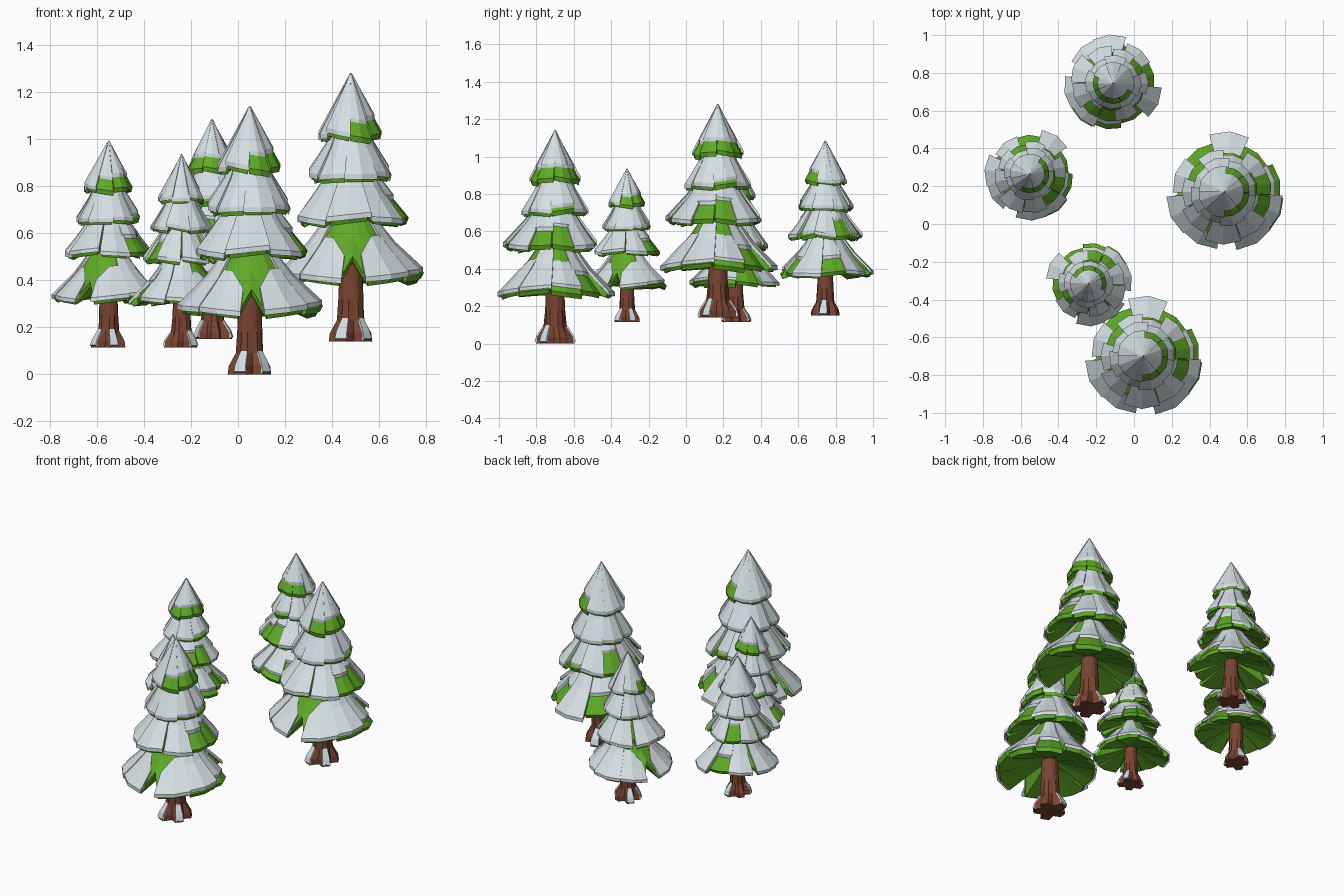
import bpy, bmesh, math, random
from mathutils import Matrix, Vector

if "Cube" in bpy.data.objects:
    bpy.data.objects.remove(bpy.data.objects["Cube"])

random.seed(4)


def material(name, rgb):
    m = bpy.data.materials.new(name)
    m.diffuse_color = (*rgb, 1)
    m.use_nodes = True
    m.node_tree.nodes["Principled BSDF"].inputs["Base Color"].default_value = m.diffuse_color
    return m


SNOW = material("snow", (0.66, 0.74, 0.77))
GREEN = material("needle green", (0.115, 0.40, 0.02))
BARK = material("bark brown", (0.19, 0.058, 0.03))


def polar(deg, r, z):
    a = math.radians(deg)
    return Vector((r * math.cos(a), r * math.sin(a), z))


def finish(bm, name, mat):
    bmesh.ops.recalc_face_normals(bm, faces=bm.faces)
    me = bpy.data.meshes.new(name)
    bm.to_mesh(me)
    bm.free()
    me.materials.append(mat)
    return name, me


def bridge(bm, rings, closed=True):
    """Quads between successive rings of points."""
    vs = [[bm.verts.new(p) for p in ring] for ring in rings]
    n = len(vs[0])
    for a, b in zip(vs, vs[1:]):
        for i in range(n if closed else n - 1):
            j = (i + 1) % n
            bm.faces.new((a[i], a[j], b[j], b[i]))
    return vs


def slab(bm, outer, drop):
    """Closed thick sheet: a grid of points plus a copy moved by drop."""
    n = len(outer[0])
    back = [[p + drop for p in row] for row in reversed(outer)]
    vs = bridge(bm, outer + back + [outer[0]], closed=False)
    m = len(vs) - 2
    for i in range(len(outer) - 1):
        for k in (0, n - 1):
            bm.faces.new((vs[i][k], vs[i + 1][k], vs[m - i - 1][k], vs[m - i][k]))
    bmesh.ops.remove_doubles(bm, verts=bm.verts, dist=0.0005)


def tier(name, r0, z0, rim_z, curve, lobes, bare=(), widest=18):
    """Green skirt with notches plus snow sheets; lobe = (angle, radius, snow share).
    Lobes at the bare angles show green above their snow."""
    n = len(lobes)

    def at(r, z, t):
        return r0 + (r - r0) * t, z0 + (z - z0) * t ** curve

    rim, sheets = [], bmesh.new()
    for i, (a, r, s) in enumerate(lobes):
        b, br, _ = lobes[(i + 1) % n]
        after = (b - a) % 360
        before = (a - lobes[i - 1][0]) % 360
        left, right = min(before / 2 - 1, widest), min(after / 2 - 1, widest)
        gaps = before - 2 * left, after - 2 * right
        z = rim_z + random.uniform(-.006, .014)
        tilt = random.uniform(-.014, .014)
        notch = max(.5, .92 - .012 * gaps[1])
        rim += [(a - left, r, z - tilt, .97), (a, r * 1.02, z, .97),
                (a + right, r, z + tilt, .97),
                (a + after / 2, (r + br) / 2, rim_z + .01, notch)]
        # snow sheet on this lobe, cut back beside wide notches
        lift = Vector((0, 0, .011 + .006 * (i % 2)))
        top = .36 if a in bare else 0
        cols = ((-left - 2.5, 1, -tilt, top + .25 * (gaps[0] > 15)), (0, 1.02, 0, top),
                (right + 2.5, 1, tilt, top + .25 * (gaps[1] > 15)))
        grid = []
        for k in (0, .5, 1):
            row = []
            for d, f, dz, t0 in cols:
                rr, zz = at(r * 1.015, z + dz, t0 + (s - t0) * k)
                row.append(polar(a + d, rr * f, zz) + lift)
            grid.append(row)
        slab(sheets, grid, Vector((0, 0, -.022)))
    rings = [[polar(a, *at(r, z, f * k)) - Vector((0, 0, .004)) for a, r, z, f in rim]
             for k in (0, .5, 1)]
    rings.append([polar(a, p.xy.length * .96, p.z - .024)
                  for p, (a, r, z, f) in zip(rings[2], rim)])
    rings.append([polar(p[0], .04, rim_z + .06) for p in rim])
    skirt = bmesh.new()
    bridge(skirt, rings)
    return [finish(skirt, name + "_branches", GREEN),
            finish(sheets, name + "_snow", SNOW)]


# trunk flaring into roots
ROOTS = [(30 + 72 * i, .095 + .01 * (i % 2)) for i in range(5)]


def trunk():
    pts = []
    for a, r in ROOTS:
        pts += [(a - 14, r), (a + 14, r), (a + 36, .062)]
    levels = [(0, 1, .05), (.035, .9, .05), (.09, .3, .045), (.18, 0, .054),
              (.35, 0, .047), (.6, 0, .04)]
    bm = bmesh.new()
    vs = bridge(bm, [[polar(a, r * f + (1 - f) * c, z) for a, r in pts]
                     for z, f, c in levels])
    bm.faces.new(vs[0])
    bm.faces.new(vs[-1])
    return finish(bm, "trunk", BARK)


def root_snow():
    bm = bmesh.new()
    for a, r in (ROOTS[1], ROOTS[3], ROOTS[4]):
        grid = [[polar(a + k, rr, z) for k in (-14, 14)]
                for rr, z in ((.062, .10), (r * .95, .045), (r + .006, .012))]
        slab(bm, grid, polar(a, -.014, -.01))
    return finish(bm, "root_snow", SNOW)


parts = [trunk(), root_snow()]
parts += tier("lower", .07, .56, .27, .8, [
    (12, .30, .84), (50, .27, .6), (85, .31, 1), (122, .27, .6), (160, .27, 1),
    (205, .305, 1), (242, .30, 1), (302, .31, 1), (338, .32, .93)],
    bare=(242, 302, 12))
parts += tier("middle", .05, .81, .51, .8, [
    (10, .25, .55), (42, .24, 1), (76, .21, .9), (110, .22, 1), (145, .21, .55),
    (180, .22, 1), (223, .24, 1), (268, .27, 1), (310, .26, 1), (341, .25, .65)],
    bare=(223, 10, 42))
parts += tier("upper", .04, .97, .70, .8,
              [(15 + 45 * i, .178 - .012 * (i % 2), 1 - .12 * (i == 0))
               for i in range(8)], widest=21)
# the crown carries less snow on its +x side
parts += tier("crown", .003, 1.125, .87, 1,
              [(20 + 45 * i, .135, .73 if i in (0, 1, 6, 7) else 1)
               for i in range(8)], widest=22)

# five trees: place, x, y, z, size, turn
TREES = [("front", .05, -.70, 0, 1, 0), ("right", .48, .17, .14, 1, 0),
         ("back", -.11, .745, .15, .82, -110), ("left", -.55, .265, .115, .77, -30),
         ("middle", -.24, -.315, .115, .72, 68)]
for place, x, y, z, size, turn in TREES:
    for name, me in parts:
        ob = bpy.data.objects.new(f"{place}_tree_{name}", me)
        ob.matrix_world = (Matrix.Translation((x, y, z))
                           @ Matrix.Rotation(math.radians(turn), 4, "Z")
                           @ Matrix.Scale(size, 4))
        bpy.context.collection.objects.link(ob)
